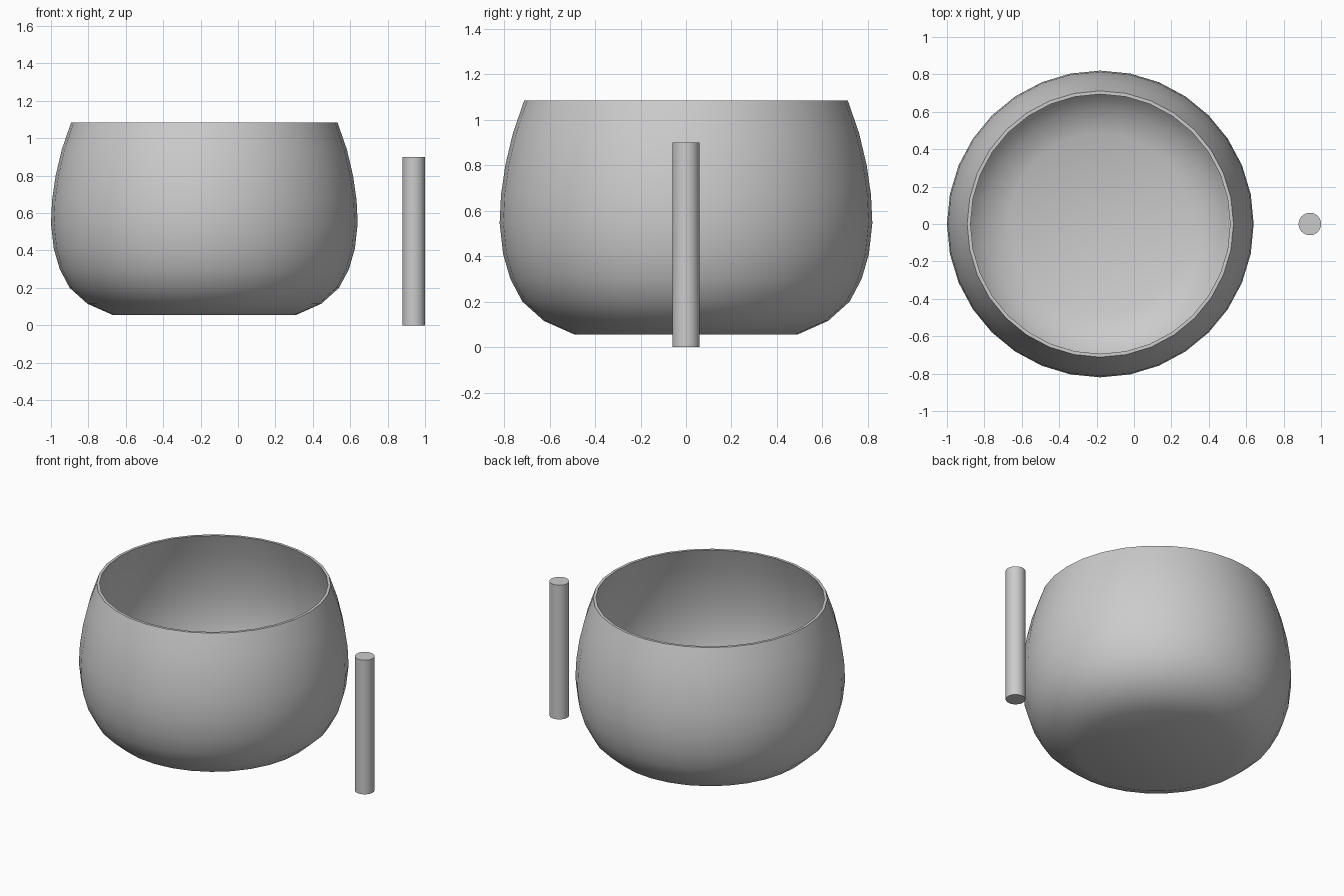
import bpy, bmesh
from math import cos, sin, pi, radians

if "Cube" in bpy.data.objects:
    bpy.data.objects.remove(bpy.data.objects["Cube"])

SEGMENTS = 32


def lathe(name, profile, centre):
    """Revolve an (r, z) profile and cap both ends with flat discs."""
    bm = bmesh.new()
    rings = [[bm.verts.new((r * cos(2 * pi * i / SEGMENTS),
                            r * sin(2 * pi * i / SEGMENTS), z))
              for i in range(SEGMENTS)] for r, z in profile]
    for a, b in zip(rings, rings[1:]):
        for i in range(SEGMENTS):
            j = (i + 1) % SEGMENTS
            bm.faces.new((a[i], a[j], b[j], b[i]))
    bm.faces.new(rings[0][::-1])
    bm.faces.new(rings[-1])
    bmesh.ops.recalc_face_normals(bm, faces=bm.faces)
    mesh = bpy.data.meshes.new(name)
    bm.to_mesh(mesh)
    bm.free()
    obj = bpy.data.objects.new(name, mesh)
    bpy.context.collection.objects.link(obj)
    obj.location = centre
    bpy.ops.object.select_all(action='DESELECT')
    obj.select_set(True)
    bpy.context.view_layer.objects.active = obj
    bpy.ops.object.shade_smooth_by_angle(angle=radians(30))
    return obj


# Rounded open bowl: outer wall up to the rim, then inner wall down to the floor
outer = [(0.49, 0.055), (0.625, 0.115), (0.72, 0.20), (0.773, 0.30),
         (0.805, 0.41), (0.82, 0.545), (0.814, 0.67), (0.795, 0.80),
         (0.762, 0.94), (0.712, 1.085)]
inner = [(r - 0.018, z) for r, z in reversed(outer[3:])]
inner += [(0.706, 0.213), (0.616, 0.133), (0.486, 0.075)]
lathe("bowl", outer + inner, (-0.18, 0, 0))

# Upright rod beside the bowl
lathe("rod", [(0.06, 0), (0.06, 0.9)], (0.94, 0, 0))
